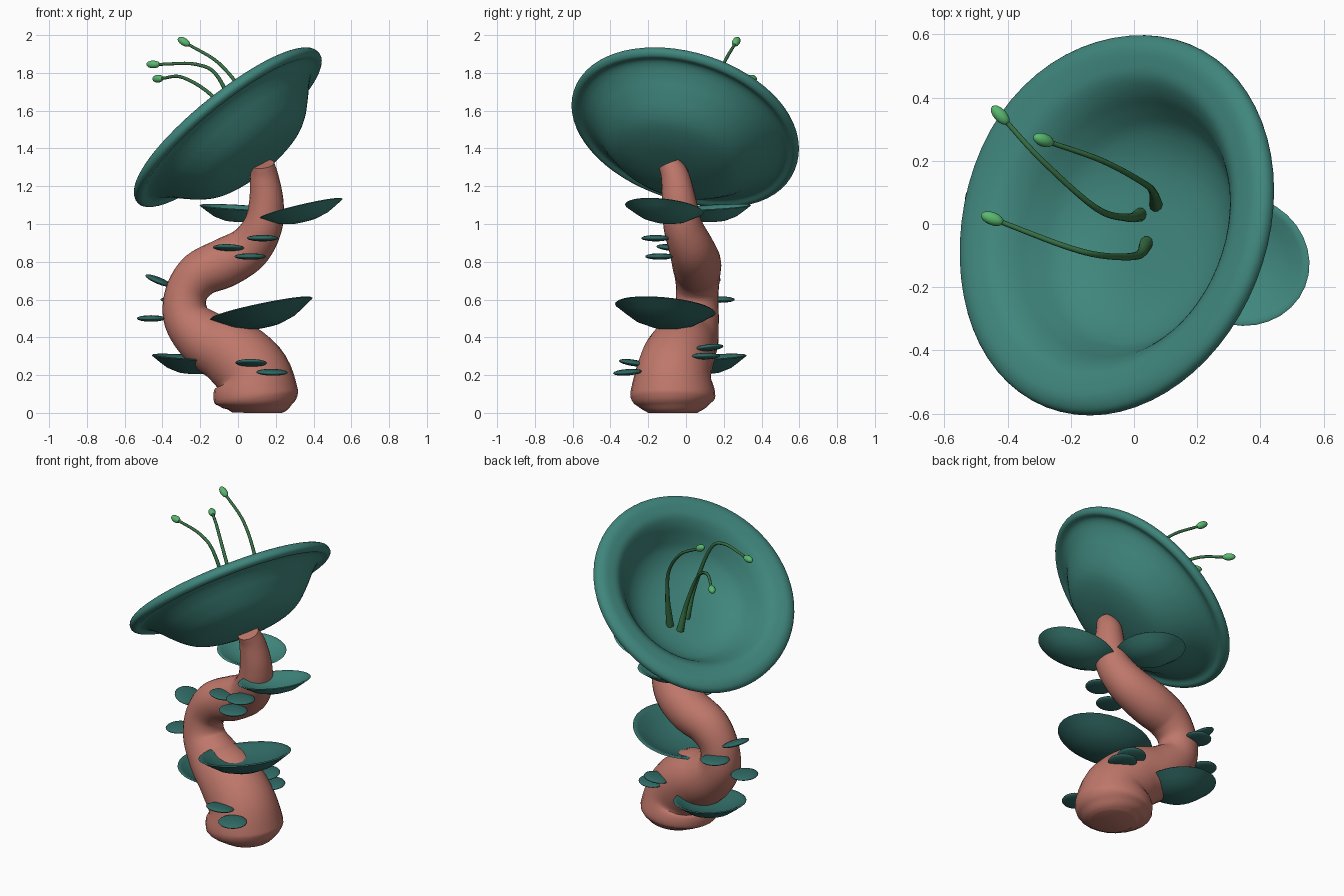
import bpy, bmesh, math
from mathutils import Vector, Matrix

if "Cube" in bpy.data.objects:
    bpy.data.objects.remove(bpy.data.objects["Cube"])


def material(name, rgb):
    m = bpy.data.materials.new(name)
    m.diffuse_color = (*rgb, 1)
    m.use_nodes = True
    m.node_tree.nodes["Principled BSDF"].inputs["Base Color"].default_value = m.diffuse_color
    return m


TEAL = material("teal_petal", (0.05, 0.238, 0.203))
DEEP = material("deep_teal_leaf", (0.03, 0.145, 0.13))
CORAL = material("coral_stem", (0.52, 0.185, 0.145))
GREEN = material("dark_green_filament", (0.04, 0.165, 0.06))
LIGHT = material("light_green_bud", (0.10, 0.48, 0.16))


def finish(bm, name, mat, angle=60):
    bmesh.ops.recalc_face_normals(bm, faces=bm.faces)
    me = bpy.data.meshes.new(name)
    bm.to_mesh(me)
    bm.free()
    me.materials.append(mat)
    ob = bpy.data.objects.new(name, me)
    bpy.context.collection.objects.link(ob)
    bpy.context.view_layer.objects.active = ob
    ob.select_set(True)
    bpy.ops.object.shade_smooth_by_angle(angle=math.radians(angle))
    ob.select_set(False)
    return ob


def smooth(pts, n=6):
    """Catmull-Rom interpolation of points of any dimension."""
    p = [Vector(q) for q in pts]
    p = [2 * p[0] - p[1]] + p + [2 * p[-1] - p[-2]]
    out = []
    for i in range(1, len(p) - 2):
        a, b, c, d = p[i - 1:i + 3]
        for k in range(n):
            t = k / n
            out.append(0.5 * (2 * b + (c - a) * t + (2 * a - 5 * b + 4 * c - d) * t * t
                              + (3 * b - a - 3 * c + d) * t ** 3))
    return out + [p[-2]]


def tube(name, pts, mat, sides=24):
    """Sweep a circle along (x, y, z, radius) points."""
    path = smooth(pts)
    bm = bmesh.new()
    rings, u = [], Vector((1, 0, 0))
    for i, q in enumerate(path):
        t = (path[min(i + 1, len(path) - 1)] - path[max(i - 1, 0)]).to_3d().normalized()
        u = (u - t * u.dot(t)).normalized()
        v = t.cross(u)
        rings.append([bm.verts.new(q.to_3d() + q[3] * (u * math.cos(a) + v * math.sin(a)))
                      for a in (2 * math.pi * k / sides for k in range(sides))])
    for r, s in zip(rings, rings[1:]):
        for k in range(sides):
            j = (k + 1) % sides
            bm.faces.new((r[k], r[j], s[j], s[k]))
    bm.faces.new(rings[0][::-1])
    bm.faces.new(rings[-1])
    return finish(bm, name, mat)


def dish(name, profile, matrix, mat, sides=32):
    """Lathe a closed (r, z) profile whose ends lie on the axis."""
    bm = bmesh.new()
    rings = []
    for r, z in profile:
        if r < 1e-5:
            rings.append([bm.verts.new((0, 0, z))] * sides)
        else:
            rings.append([bm.verts.new((r * math.cos(2 * math.pi * k / sides),
                                        r * math.sin(2 * math.pi * k / sides), z))
                          for k in range(sides)])
    for a, b in zip(rings, rings[1:]):
        for k in range(sides):
            j = (k + 1) % sides
            bm.faces.new(list(dict.fromkeys((a[k], a[j], b[j], b[k]))))
    bm.transform(matrix)
    return finish(bm, name, mat, 80)


def frame(center, x, z):
    x, z = Vector(x).normalized(), Vector(z).normalized()
    y = z.cross(x).normalized()
    x = y.cross(z)
    m = Matrix((x, y, z)).transposed().to_4x4()
    m.translation = Vector(center)
    return m


# Winding stem
tube("stem", [(.10, -.07, 0, .13), (.10, -.07, .035, .185), (.095, -.07, .09, .225),
              (.075, -.065, .21, .2), (-.03, -.03, .315, .185), (-.17, .02, .39, .155),
              (-.27, .05, .5, .125), (-.275, .06, .63, .112), (-.2, .06, .735, .122),
              (-.07, .055, .795, .13), (.055, .03, .87, .12), (.13, -.015, .985, .104),
              (.15, -.035, 1.11, .092), (.14, -.055, 1.24, .077), (.13, -.085, 1.318, .062)],
     CORAL)

# Big tilted cup with a rolled lip, its rim pulled out a little on one side
cup = [(0, -.30), (.15, -.294), (.28, -.267), (.36, -.222), (.43, -.155), (.48, -.1),
       (.525, -.06), (.56, -.045), (.595, -.05), (.617, -.03), (.61, 0), (.575, .018),
       (.53, .016), (.48, .002), (.435, -.04), (.395, -.1), (.345, -.165), (.26, -.218),
       (.15, -.244), (0, -.25)]
prof = [(max(q[0], 0), q[1]) for q in smooth(cup, 4)]
prof[0], prof[-1] = (0, -.30), (0, -.25)
C = Vector((-.065, 0, 1.535))
ob = dish("cup", prof, frame(C, (1, 0, .8), (-.61, .24, .755)), TEAL, 64)
pull = Vector((-.6, .65, -.69)).normalized()
for v in ob.data.vertices:
    s = max(0, (v.co - C).dot(pull)) / .61
    v.co += pull * .03 * s ** 4

# Leaves: shallow dishes pointing outward and tilted up
LEAF = [(0, -1), (.3, -.94), (.6, -.68), (.8, -.34), (.93, -.1), (1, .02), (.97, .08),
        (.88, -.02), (.7, -.3), (.5, -.52), (.25, -.68), (0, -.72)]
LENS = [(math.sin(math.pi * k / 12), -math.cos(math.pi * k / 12)) for k in range(12)] + [(0, 1)]


def leaf(name, center, direction, length, width, depth, tilt, mat, shape=LEAF):
    d = Vector((*direction, 0)).normalized()
    x = d * math.cos(tilt) + Vector((0, 0, math.sin(tilt)))
    z = Vector((0, 0, math.cos(tilt))) - d * math.sin(tilt)
    m = frame(center, x, z) @ Matrix.Diagonal((length, width, depth, 1))
    dish(name, shape, m, mat)


leaf("upper_right_leaf", (.335, -.115, 1.08), (1, -.4), .23, .205, .07, .24, TEAL)
leaf("upper_back_leaf", (-.005, .145, 1.085), (-.7, .7), .2, .2, .075, .08, TEAL)
leaf("middle_leaf", (.125, -.11, .55), (.92, -.4), .28, .265, .1, .22, DEEP)
leaf("lower_left_leaf", (-.245, .11, .29), (-.7, .6), .215, .21, .085, .08, DEEP)

# Small lens-shaped leaves
small = [((.07, -.28, .265), (-.1, -1), .15), ((.18, -.31, .215), (.3, -1), -.08),
         ((-.46, .07, .5), (-1, .1), 0), ((-.42, .1, .70), (-1, .2), .4),
         ((-.33, .18, .6), (-.6, .8), 0), ((-.05, -.08, .875), (-.4, -1), .1),
         ((.065, -.14, .828), (.1, -1), 0), ((.13, -.16, .925), (.4, -1), 0),
         ((.12, .12, .345), (.6, .8), .15), ((.17, .1, .3), (.8, .6), .05)]
for i, (c, d, tilt) in enumerate(small):
    leaf(f"small_leaf_{i + 1}", c, d, .076, .084, .017, tilt, DEEP, LENS)

# Stamens: filament plus bud
stamens = [
    [(.07, .06, 1.30), (.06, .10, 1.5), (.03, .13, 1.68), (-.1, .2, 1.85), (-.27, .26, 1.955)],
    [(.02, .03, 1.27), (-.02, .02, 1.45), (-.12, .05, 1.66), (-.29, .2, 1.775), (-.41, .33, 1.77)],
    [(.04, -.06, 1.31), (.01, -.1, 1.5), (-.1, -.1, 1.77), (-.22, -.07, 1.845), (-.43, .01, 1.845)]]
for i, pts in enumerate(stamens):
    radii = (.022, .013, .01, .009, .008)
    tube(f"filament_{i + 1}", [(*p, r) for p, r in zip(pts, radii)], GREEN, 10)
    d = (Vector(pts[-1]) - Vector(pts[-2])).normalized()
    bm = bmesh.new()
    bmesh.ops.create_uvsphere(bm, u_segments=12, v_segments=8, radius=1)
    bm.transform(frame(Vector(pts[-1]) + d * .02, (.1, 1, .2), d)
                 @ Matrix.Diagonal((.021, .021, .038, 1)))
    finish(bm, f"bud_{i + 1}", LIGHT)
